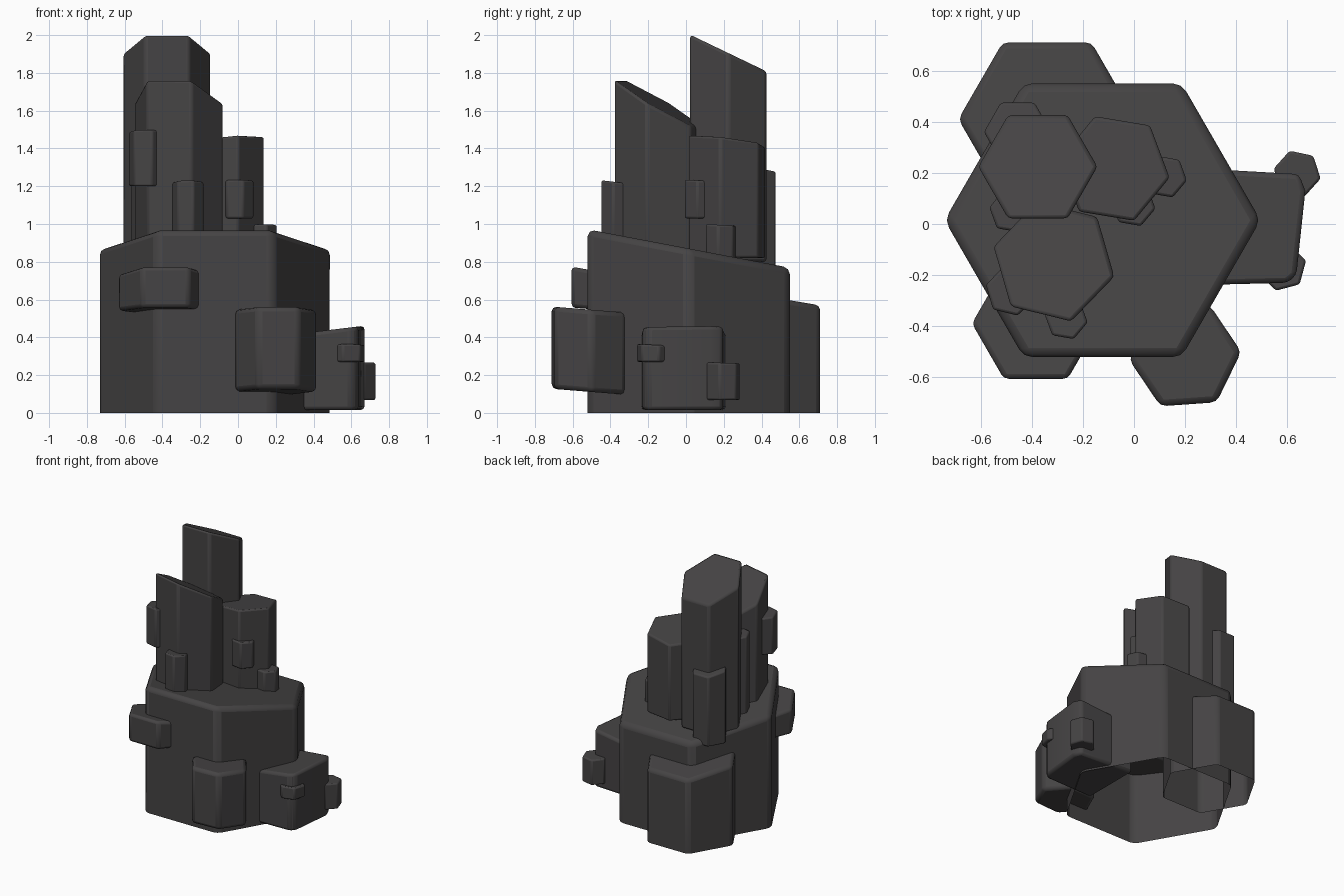
import bpy, bmesh, math

if "Cube" in bpy.data.objects:
    bpy.data.objects.remove(bpy.data.objects["Cube"])

stone = bpy.data.materials.new("dark_stone")
stone.diffuse_color = (0.06, 0.057, 0.058, 1)
stone.use_nodes = True
stone.node_tree.nodes["Principled BSDF"].inputs["Base Color"].default_value = stone.diffuse_color


def hexagon(cx, cy, r, rot=0):
    return [(cx + r * math.cos(math.radians(rot + 60 * i)),
             cy + r * math.sin(math.radians(rot + 60 * i))) for i in range(6)]


def column(name, pts, z0, z1, slope=(0, 0), bevel=0.012, open_base=False, base_slope=(0, 0)):
    """Upright prism with slanted ends; z0 and z1 are the heights at its middle."""
    n = len(pts)
    cx, cy = sum(p[0] for p in pts) / n, sum(p[1] for p in pts) / n

    def ring(z, s):
        return [bm.verts.new((x, y, z + s[0] * (x - cx) + s[1] * (y - cy))) for x, y in pts]

    bm = bmesh.new()
    low, high = ring(z0, base_slope), ring(z1, slope)
    for i in range(n):
        j = (i + 1) % n
        bm.faces.new((low[i], low[j], high[j], high[i]))
    bm.faces.new(high)
    if not open_base:
        bm.faces.new(low[::-1])
    bm.normal_update()
    me = bpy.data.meshes.new(name)
    bm.to_mesh(me)
    bm.free()
    me.materials.append(stone)
    ob = bpy.data.objects.new(name, me)
    bpy.context.collection.objects.link(ob)
    mod = ob.modifiers.new("soft_edges", "BEVEL")
    mod.width, mod.segments = bevel, 2
    mod.limit_method = "ANGLE"
    bpy.context.view_layer.objects.active = ob
    ob.select_set(True)
    bpy.ops.object.shade_smooth_by_angle(angle=math.radians(35))
    ob.select_set(False)
    return ob


# Wide base, open underneath, and the big column behind it
column("base_rock", hexagon(-0.123, 0.015, 0.618), 0, 0.87, (0, -0.19), 0.035, True)
column("back_block", hexagon(-0.34, 0.41, 0.347), 0, 0.62, (0, -0.17), 0.025, True)

# Three tall columns
column("tall_column", hexagon(-0.376, 0.224, 0.233), 0.8, 1.905, (0, -0.48), 0.015)
column("middle_column", hexagon(-0.313, -0.147, 0.243, -14), 0.85, 1.64, (-0.143, -0.566), 0.015)
column("short_column", hexagon(-0.076, 0.217, 0.218, -9.5), 0.82, 1.438, (0.09, -0.12))

# Small columns: name, x, y, radius, rotation, bottom, top, y slope
small = [
    ("back_spur", -0.455, 0.36, 0.132, 0, 0.74, 1.3, -0.2),
    ("front_spur", -0.265, -0.37, 0.085, -10, 0.88, 1.222, -0.12),
    ("left_knob", -0.482, -0.262, 0.1, -14, 1.2, 1.49, -0.1),
    ("left_spur", -0.48, 0.05, 0.087, -10, 0.83, 1.45, -0.1),
    ("middle_knob", -0.003, 0.075, 0.088, -10, 1.03, 1.23, -0.05),
    ("right_spur", 0.122, 0.185, 0.086, -10, 0.8, 0.995, -0.05),
    ("right_outer_knob", 0.638, 0.197, 0.094, -12, 0.068, 0.265, -0.03),
    ("right_front_knob", 0.58, -0.168, 0.096, 15, 0.27, 0.36, -0.05),
]
for name, x, y, r, rot, z0, z1, s in small:
    column(name, hexagon(x, y, r, rot), z0, z1, (0, s), 0.01)

# Blocks set into the sides of the base
column("front_left_block", hexagon(-0.384, -0.389, 0.25), 0.54, 0.735, (0, -0.18), 0.02,
       base_slope=(0, -0.08))
column("front_right_block", hexagon(0.2, -0.515, 0.22, 4), 0.112, 0.547, (0, -0.08), 0.025,
       base_slope=(0, -0.08))
right_outline = [(0.2, -0.24), (0.6, -0.23), (0.635, -0.2), (0.67, 0.13), (0.645, 0.195), (0.2, 0.22)]
column("right_block", right_outline, 0.015, 0.44, (0.12, 0), 0.02)
